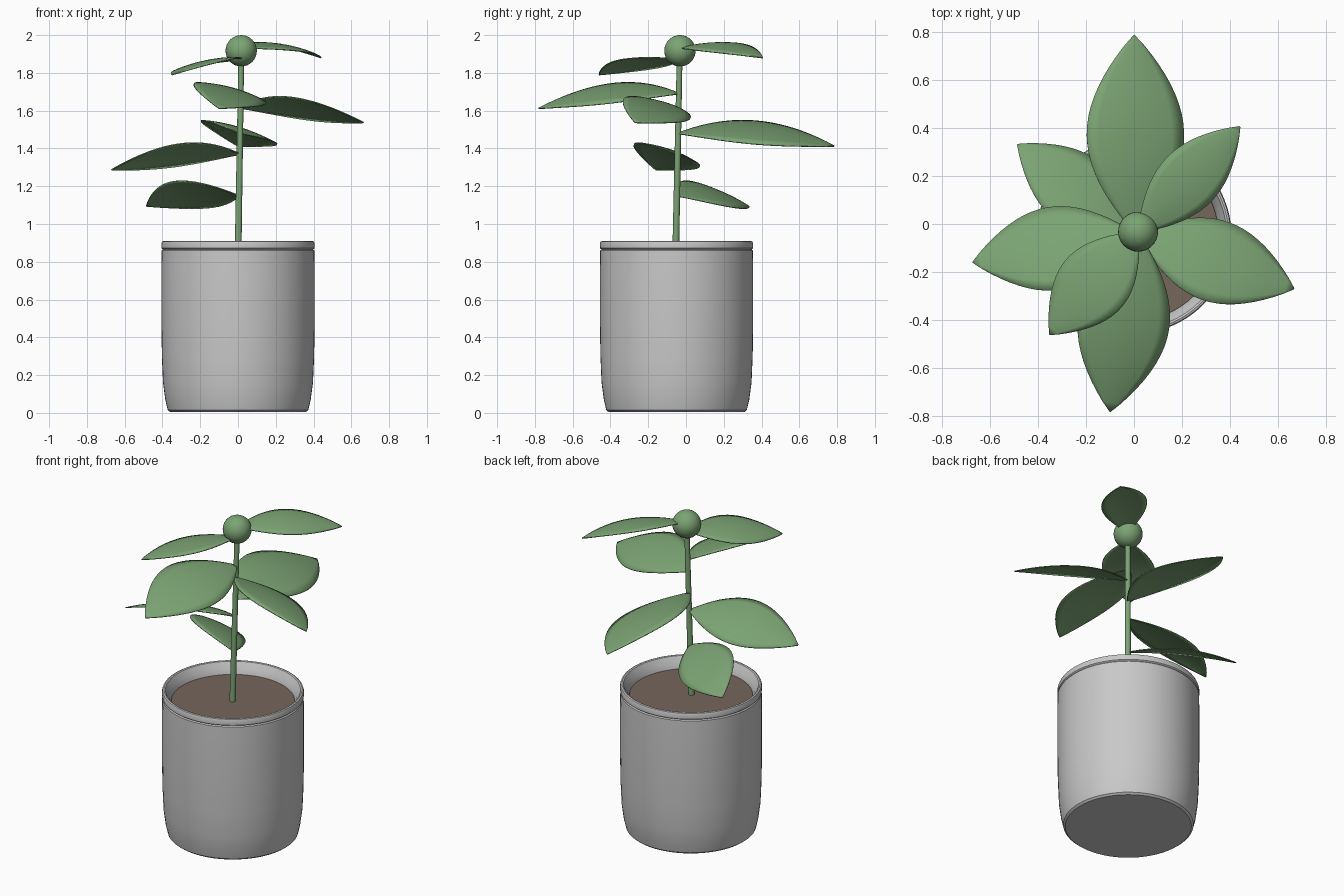
import bpy, bmesh, math
from mathutils import Vector

if "Cube" in bpy.data.objects:
    bpy.data.objects.remove(bpy.data.objects["Cube"])


def material(name, rgb):
    m = bpy.data.materials.new(name)
    m.diffuse_color = (*rgb, 1)
    m.use_nodes = True
    m.node_tree.nodes["Principled BSDF"].inputs["Base Color"].default_value = m.diffuse_color
    return m


GREY = material("pot grey", (0.58, 0.58, 0.58))
BROWN = material("soil brown", (0.18, 0.133, 0.105))
GREEN = material("leaf green", (0.2, 0.37, 0.175))
CENTRE = Vector((0, -0.05, 0))


def finish(name, bm, mat, angle=35):
    bmesh.ops.remove_doubles(bm, verts=bm.verts, dist=1e-5)
    bmesh.ops.recalc_face_normals(bm, faces=bm.faces)
    me = bpy.data.meshes.new(name)
    bm.to_mesh(me)
    bm.free()
    ob = bpy.data.objects.new(name, me)
    bpy.context.collection.objects.link(ob)
    me.materials.append(mat)
    bpy.ops.object.select_all(action='DESELECT')
    ob.select_set(True)
    bpy.context.view_layer.objects.active = ob
    bpy.ops.object.shade_smooth_by_angle(angle=math.radians(angle))
    return ob


def lathe(name, profile, mat, steps=64):
    """Spin an (r, z) profile around the pot axis."""
    bm = bmesh.new()
    vs = [bm.verts.new(CENTRE + Vector((r, 0, z))) for r, z in profile]
    es = [bm.edges.new(p) for p in zip(vs, vs[1:])]
    bmesh.ops.spin(bm, geom=vs + es, cent=CENTRE, axis=(0, 0, 1),
                   angle=2 * math.pi, steps=steps, use_duplicate=False)
    return finish(name, bm, mat)


# Pot with tapered foot, shallow groove and rounded rim
lathe("pot", [(0, 0.005), (0.36, 0.005), (0.372, 0.015), (0.385, 0.07), (0.397, 0.16),
              (0.403, 0.3), (0.406, 0.5), (0.406, 0.75), (0.404, 0.86), (0.398, 0.866),
              (0.405, 0.872), (0.406, 0.895), (0.402, 0.907), (0.394, 0.91),
              (0.386, 0.907), (0.38, 0.895), (0.365, 0.87), (0.352, 0.83),
              (0.348, 0.78)], GREY)

# Soil disc
lathe("soil", [(0, 0.84), (0.352, 0.84), (0.35, 0.79)], BROWN)

# Leaning stem
STEM_LOW, STEM_TOP = Vector((0, -0.055, 0.82)), Vector((0.018, -0.033, 1.92))
bm = bmesh.new()
bmesh.ops.create_cone(bm, cap_ends=True, segments=16, radius1=0.018, radius2=0.015,
                      depth=(STEM_TOP - STEM_LOW).length)
turn = Vector((0, 0, 1)).rotation_difference(STEM_TOP - STEM_LOW).to_matrix()
bmesh.ops.rotate(bm, verts=bm.verts, matrix=turn)
bmesh.ops.translate(bm, verts=bm.verts, vec=(STEM_LOW + STEM_TOP) / 2)
finish("stem", bm, GREEN)

# Round bud at the stem top
bm = bmesh.new()
bmesh.ops.create_uvsphere(bm, u_segments=32, v_segments=16, radius=0.083)
bmesh.ops.translate(bm, verts=bm.verts, vec=(0.017, -0.032, 1.917))
finish("bud", bm, GREEN)


def leaf(name, base_z, tip, half, roll, arch, nt=20, ns=8):
    """Arched, cambered blade; positive roll lifts its left edge seen from the stem."""
    k = (base_z - STEM_LOW.z) / (STEM_TOP.z - STEM_LOW.z)
    base = STEM_LOW.lerp(STEM_TOP, k)
    tip = Vector(tip)
    flat = Vector((tip.x - base.x, tip.y - base.y, 0)).normalized()
    left = Vector((-flat.y, flat.x, 0))
    slope = math.tan(math.radians(roll))
    bm = bmesh.new()
    rows = []
    for i in range(nt + 1):
        t = i / nt
        w = half * max(0.006 / half * (1 - t), math.sin(math.pi * t) ** 0.88)
        if i == nt:
            w = 0.002
        row = []
        for j in range(ns + 1):
            s = 2 * j / ns - 1
            p = base.lerp(tip, t) + left * (s * w)
            p.z += arch * 4 * t * (1 - t) + s * w * slope - 0.11 * w * s * s
            row.append(bm.verts.new(p))
        rows.append(row)
    for a, b in zip(rows, rows[1:]):
        for j in range(ns):
            bm.faces.new((a[j], b[j], b[j + 1], a[j + 1]))
    ob = finish(name, bm, GREEN, 50)
    mod = ob.modifiers.new("thickness", 'SOLIDIFY')
    mod.thickness = 0.006
    mod.offset = 0


# Leaves from the lowest to the highest
LEAVES = [
    (1.15, (-0.485, 0.33, 1.095), 0.15, 25, 0.05),
    (1.37, (-0.67, -0.16, 1.287), 0.173, 20, 0.053),
    (1.48, (0.0, 0.785, 1.412), 0.202, 17, 0.06),
    (1.615, (0.665, -0.27, 1.537), 0.17, -20, 0.052),
    (1.69, (-0.10, -0.78, 1.612), 0.19, -16, 0.06),
    (1.87, (-0.35, -0.46, 1.79), 0.152, 8, 0.035),
    (1.93, (0.44, 0.405, 1.88), 0.13, 9, 0.045),
]
for n, spec in enumerate(LEAVES, 1):
    leaf(f"leaf_{n}", *spec)
